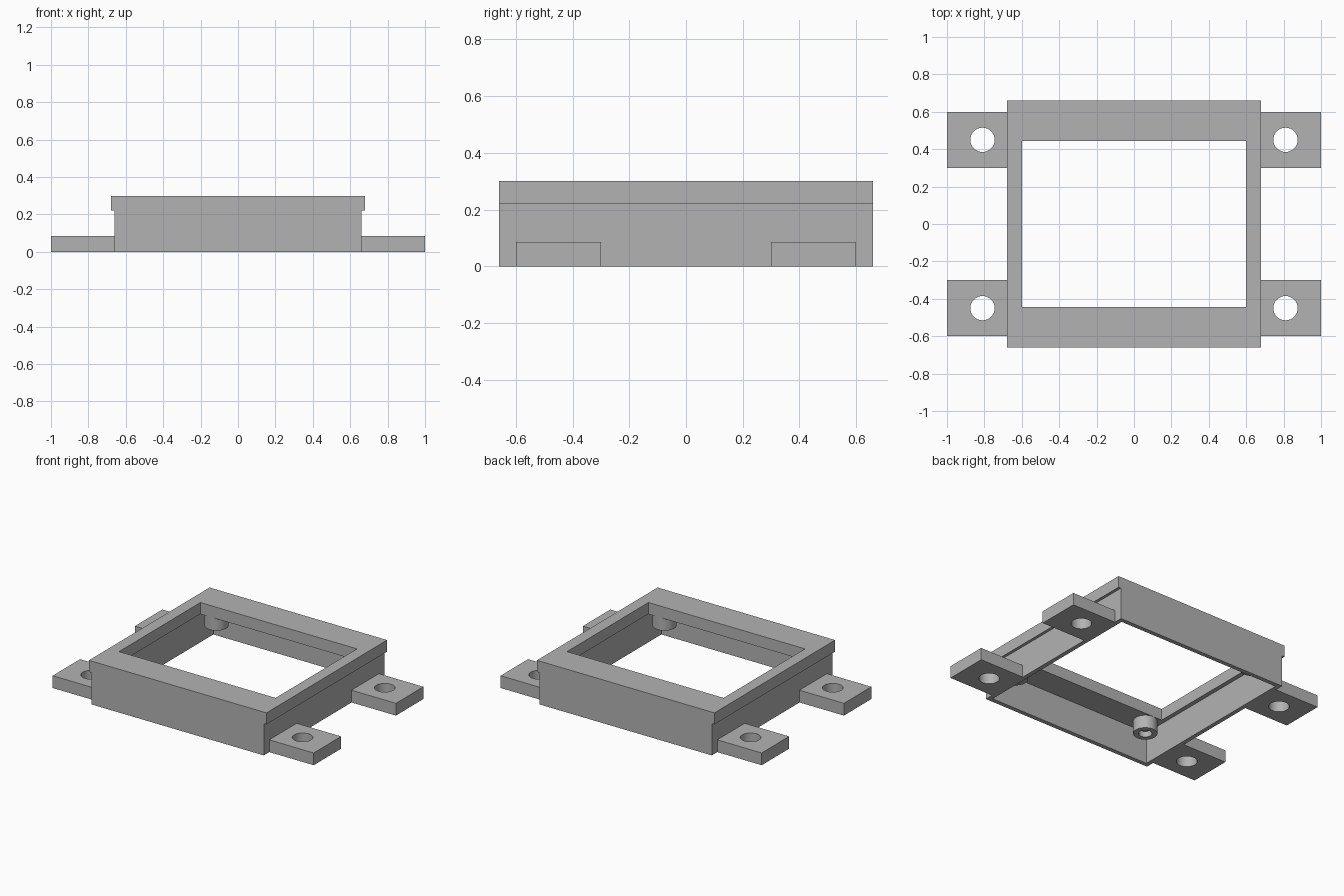
import bpy, bmesh, math

cube = bpy.data.objects.get("Cube")
if cube:
    bpy.data.objects.remove(cube, do_unlink=True)

grey = bpy.data.materials.new("plain_grey")
grey.use_nodes = True
COLOUR = (0.45, 0.45, 0.45, 1)
grey.diffuse_color = COLOUR
grey.node_tree.nodes["Principled BSDF"].inputs["Base Color"].default_value = COLOUR


def rect(x0, x1, y0, y1):
    return [(x0, y0), (x1, y0), (x1, y1), (x0, y1)]


def box_loop(hx, hy):
    return rect(-hx, hx, -hy, hy)


def circle(cx, cy, r, n=32):
    return [(cx + r * math.cos(math.tau * i / n), cy + r * math.sin(math.tau * i / n))
            for i in range(n)]


def plate(name, loops, z0, z1):
    """Extrude an outline, with any further loops as holes, from z0 to z1."""
    bm = bmesh.new()
    edges = []
    for loop in loops:
        vs = [bm.verts.new((x, y, z0)) for x, y in loop]
        edges += [bm.edges.new((a, b)) for a, b in zip(vs, vs[1:] + vs[:1])]
    bmesh.ops.triangle_fill(bm, edges=edges, use_beauty=True)
    out = bmesh.ops.extrude_face_region(bm, geom=bm.faces[:], use_keep_orig=True)
    top = [g for g in out["geom"] if isinstance(g, bmesh.types.BMVert)]
    bmesh.ops.translate(bm, verts=top, vec=(0, 0, z1 - z0))
    bmesh.ops.recalc_face_normals(bm, faces=bm.faces[:])
    mesh = bpy.data.meshes.new(name)
    bm.to_mesh(mesh)
    bm.free()
    mesh.materials.append(grey)
    obj = bpy.data.objects.new(name, mesh)
    bpy.context.collection.objects.link(obj)
    bpy.ops.object.select_all(action="DESELECT")
    obj.select_set(True)
    bpy.context.view_layer.objects.active = obj
    bpy.ops.object.shade_smooth_by_angle(angle=math.radians(30))
    return obj


RIM_Z, TOP_Z = 0.22, 0.30

# Top rim overhanging the thin side walls
plate("top_rim", [box_loop(0.68, 0.66), box_loop(0.6, 0.445)], RIM_Z, TOP_Z)
plate("walls", [box_loop(0.66, 0.66), box_loop(0.63, 0.63)], 0, RIM_Z)

# Mounting lugs and blind screw bosses at every corner
for sx, side in ((1, "left"), (-1, "right")):
    for sy, end in ((-1, "front"), (1, "back")):
        tag = f"{end}_{side}"
        xs = sorted((sx * 0.66, sx))
        ys = sorted((sy * 0.3, sy * 0.6))
        plate("lug_" + tag, [rect(*xs, *ys), circle(sx * 0.81, sy * 0.45, 0.065)], 0, 0.085)
        bx, by = sx * 0.53, sy * 0.522
        plate("boss_" + tag, [circle(bx, by, 0.076), circle(bx, by, 0.042)], 0.13, RIM_Z)
        plate("boss_floor_" + tag, [circle(bx, by, 0.042)], 0.17, RIM_Z)
